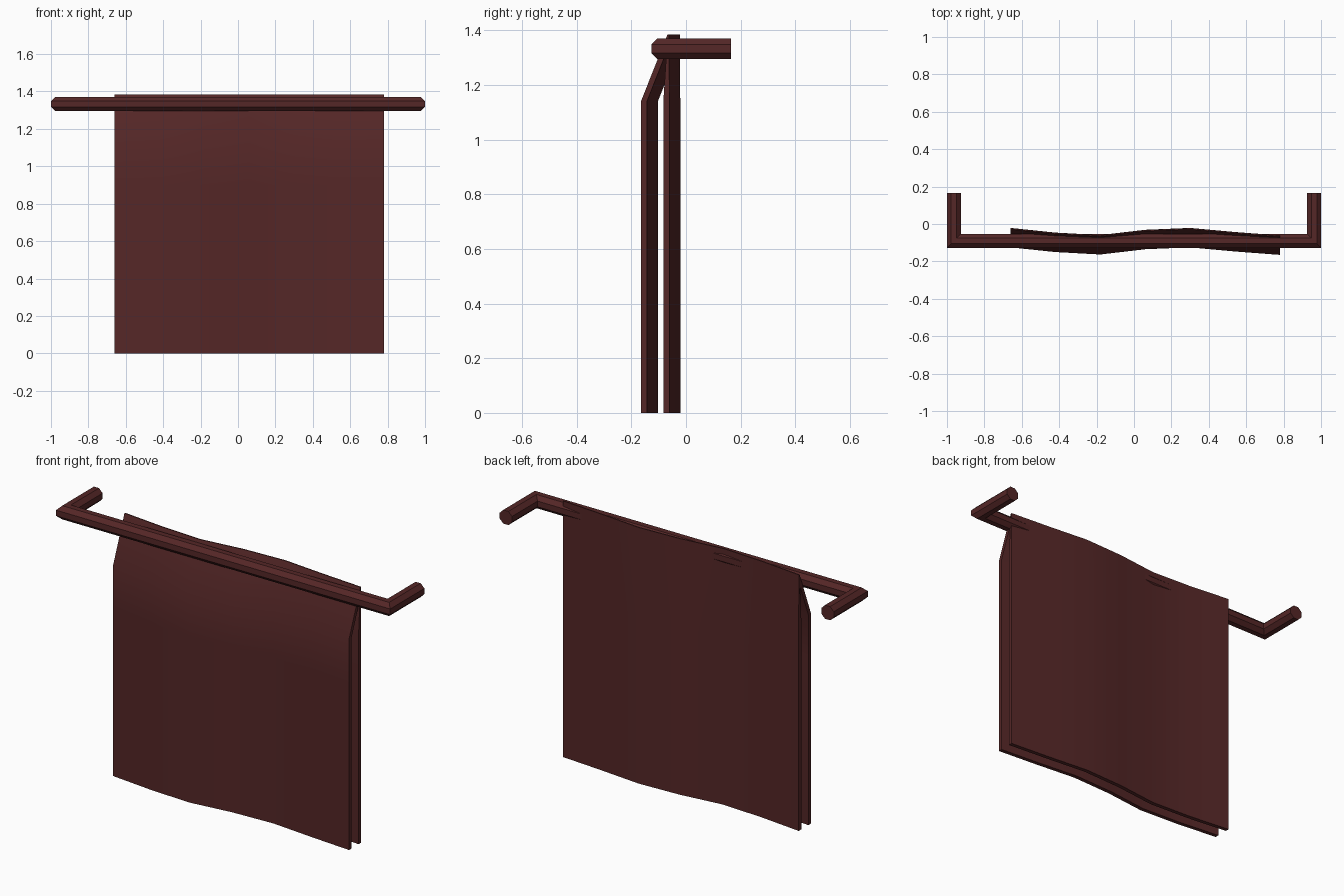
import bpy, bmesh, math

if "Cube" in bpy.data.objects:
    bpy.data.objects.remove(bpy.data.objects["Cube"])

mat = bpy.data.materials.new("dark maroon")
mat.diffuse_color = (0.09, 0.02, 0.02, 1)
mat.use_nodes = True
mat.node_tree.nodes["Principled BSDF"].inputs["Base Color"].default_value = mat.diffuse_color


def make_object(name, bm, angle):
    bmesh.ops.recalc_face_normals(bm, faces=bm.faces)
    me = bpy.data.meshes.new(name)
    bm.to_mesh(me)
    bm.free()
    me.materials.append(mat)
    ob = bpy.data.objects.new(name, me)
    bpy.context.collection.objects.link(ob)
    bpy.ops.object.select_all(action='DESELECT')
    bpy.context.view_layer.objects.active = ob
    ob.select_set(True)
    bpy.ops.object.shade_smooth_by_angle(angle=math.radians(angle))
    return ob


def loft(bm, rings):
    """Join closed rings of points and cap both ends."""
    vs = [[bm.verts.new(p) for p in r] for r in rings]
    n = len(rings[0])
    for a, b in zip(vs, vs[1:]):
        for i in range(n):
            j = (i + 1) % n
            bm.faces.new((a[i], a[j], b[j], b[i]))
    bm.faces.new(vs[0])
    bm.faces.new(vs[-1])


# Towel rail: octagonal bar with mitred arms running back to the wall
R, CX, CY, CZ = 0.037, 0.963, -0.09, 1.333
section = [(R / math.cos(math.pi / 8) * math.cos(math.pi / 8 + k * math.pi / 4),
            R / math.cos(math.pi / 8) * math.sin(math.pi / 8 + k * math.pi / 4))
           for k in range(8)]
bm = bmesh.new()
loft(bm, [
    [(-CX - u, 0.165, CZ + v) for u, v in section],
    [(-CX - u, CY - u, CZ + v) for u, v in section],
    [(CX + u, CY - u, CZ + v) for u, v in section],
    [(CX + u, 0.165, CZ + v) for u, v in section],
])
make_object("towel_rail", bm, 30)

# Towel: folded sheet section (y, z), swept along x with a gentle wave
fold = [(-0.165, 0), (-0.165, 0.9), (-0.165, 1.14), (-0.068, 1.385),
        (-0.062, 1.385), (-0.061, 1.14), (-0.061, 0.9), (-0.061, 0),
        (-0.083, 0), (-0.083, 0.9), (-0.083, 1.14), (-0.072, 1.31),
        (-0.076, 1.31), (-0.143, 1.14), (-0.143, 0.9), (-0.143, 0)]
wave = [0.04, 0.015, 0.002, 0.03, 0.04, 0.018, 0]
bm = bmesh.new()
loft(bm, [[(-0.66 + 0.24 * i, y + w, z) for y, z in fold]
          for i, w in enumerate(wave)])
make_object("towel", bm, 30)
